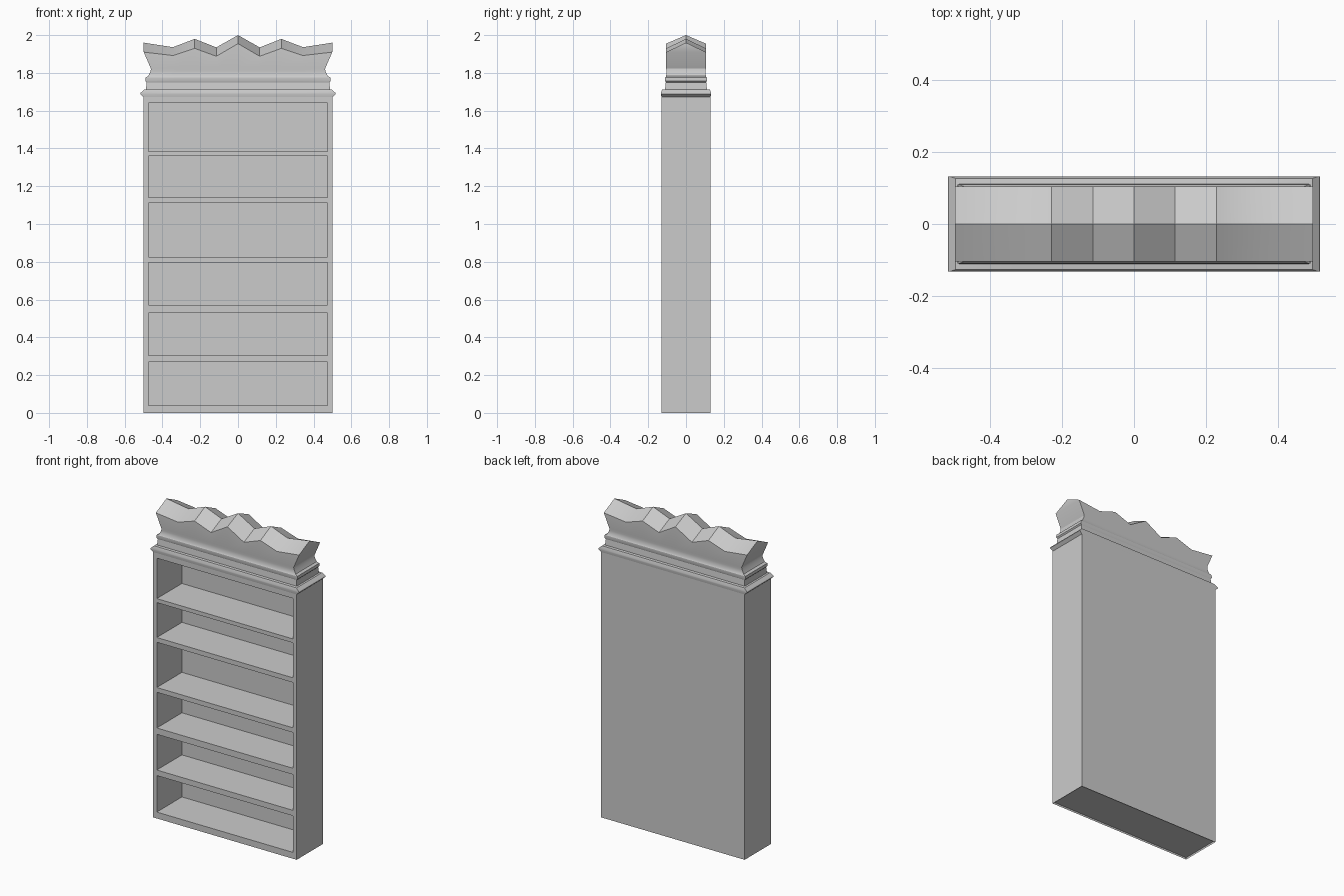
import bpy, bmesh
from mathutils import Vector

if "Cube" in bpy.data.objects:
    bpy.data.objects.remove(bpy.data.objects["Cube"])


def finish(bm, name, smooth=None):
    bmesh.ops.remove_doubles(bm, verts=bm.verts, dist=1e-5)
    bmesh.ops.recalc_face_normals(bm, faces=bm.faces)
    me = bpy.data.meshes.new(name)
    bm.to_mesh(me)
    bm.free()
    ob = bpy.data.objects.new(name, me)
    bpy.context.collection.objects.link(ob)
    if smooth:
        bpy.ops.object.select_all(action='DESELECT')
        ob.select_set(True)
        bpy.context.view_layer.objects.active = ob
        bpy.ops.object.shade_smooth_by_angle(angle=smooth)
    return ob


def face(bm, *pts):
    return bm.faces.new([bm.verts.new(p) for p in pts])


# Bookcase body: front frame grid with six deep openings
W, D, H = 0.5, 0.13, 1.68
IN, BACK = 0.475, 0.12
openings = [(0.04, 0.27), (0.305, 0.53), (0.57, 0.795),
            (0.825, 1.11), (1.14, 1.36), (1.385, 1.64)]
xs = [-W, -IN, IN, W]
zs = [0] + [z for o in openings for z in o] + [H]
bm = bmesh.new()
for k, (z0, z1) in enumerate(zip(zs, zs[1:])):
    for i, (x0, x1) in enumerate(zip(xs, xs[1:])):
        ring = [(x0, z0), (x1, z0), (x1, z1), (x0, z1)]
        if i == 1 and k % 2 == 1:
            for (ax, az), (bx, bz) in zip(ring, ring[1:] + ring[:1]):
                face(bm, (ax, -D, az), (bx, -D, bz), (bx, BACK, bz), (ax, BACK, az))
            face(bm, *[(x, BACK, z) for x, z in ring])
        else:
            face(bm, *[(x, -D, z) for x, z in ring])
    # outer sides
    for x in (-W, W):
        face(bm, (x, -D, z0), (x, D, z0), (x, D, z1), (x, -D, z1))
# back, top and underside
back = [(-W, D, 0)] + [(-W, D, z) for z in zs[1:]] + [(W, D, z) for z in reversed(zs)]
face(bm, *back)
face(bm, *[(x, -D, H) for x in xs], (W, D, H), (-W, D, H))
bottom = face(bm, *[(x, -D, 0) for x in xs], (W, D, 0), (-W, D, 0))
bottom.normal_update()
# shallow recess in the underside
bmesh.ops.inset_region(bm, faces=[bottom], thickness=0.015)
inner = bmesh.ops.inset_region(bm, faces=[bottom], thickness=0.0005)
for v in bottom.verts:
    v.co.z = 0.012
finish(bm, "bookcase_body")

# Crown: moulded profile as (half width, half depth, height)
profile = [(0.50, 0.13, 1.672), (0.518, 0.133, 1.688), (0.516, 0.133, 1.694),
           (0.497, 0.127, 1.711), (0.487, 0.111, 1.713), (0.484, 0.107, 1.75),
           (0.491, 0.110, 1.757), (0.490, 0.110, 1.775), (0.475, 0.105, 1.783),
           (0.463, 0.103, 1.808), (0.461, 0.105, 1.822)]
# Zigzag top: (fraction of half width, lower edge height, ridge height)
half = [(0.23, 1.888, 1.935), (0.46, 1.93, 1.98), (0.69, 1.892, 1.936), (1, 1.91, 1.96)]
zigzag = [(-f, e, r) for f, e, r in reversed(half)] + [(0, 1.955, 2.0)] + half

bm = bmesh.new()
cols = []
for f, edge, ridge in zigzag:
    rows = profile + [(0.499, 0.105, edge)]
    front = [bm.verts.new((f * hx, -hy, z)) for hx, hy, z in rows]
    top = bm.verts.new((f * 0.499, 0, ridge))
    rear = [bm.verts.new((f * hx, hy, z)) for hx, hy, z in reversed(rows)]
    cols.append(front + [top] + rear)
n = len(cols[0])
for a, b in zip(cols, cols[1:]):
    for i in range(n):
        j = (i + 1) % n
        bm.faces.new((a[i], b[i], b[j], a[j]))
# moulded ends
for c in (cols[0], cols[-1]):
    m = len(profile)
    for i in range(m):
        bm.faces.new((c[i], c[i + 1], c[n - 2 - i], c[n - 1 - i]))
    bm.faces.new((c[m], c[m + 1], c[m + 2]))
finish(bm, "crown", smooth=0.5)
